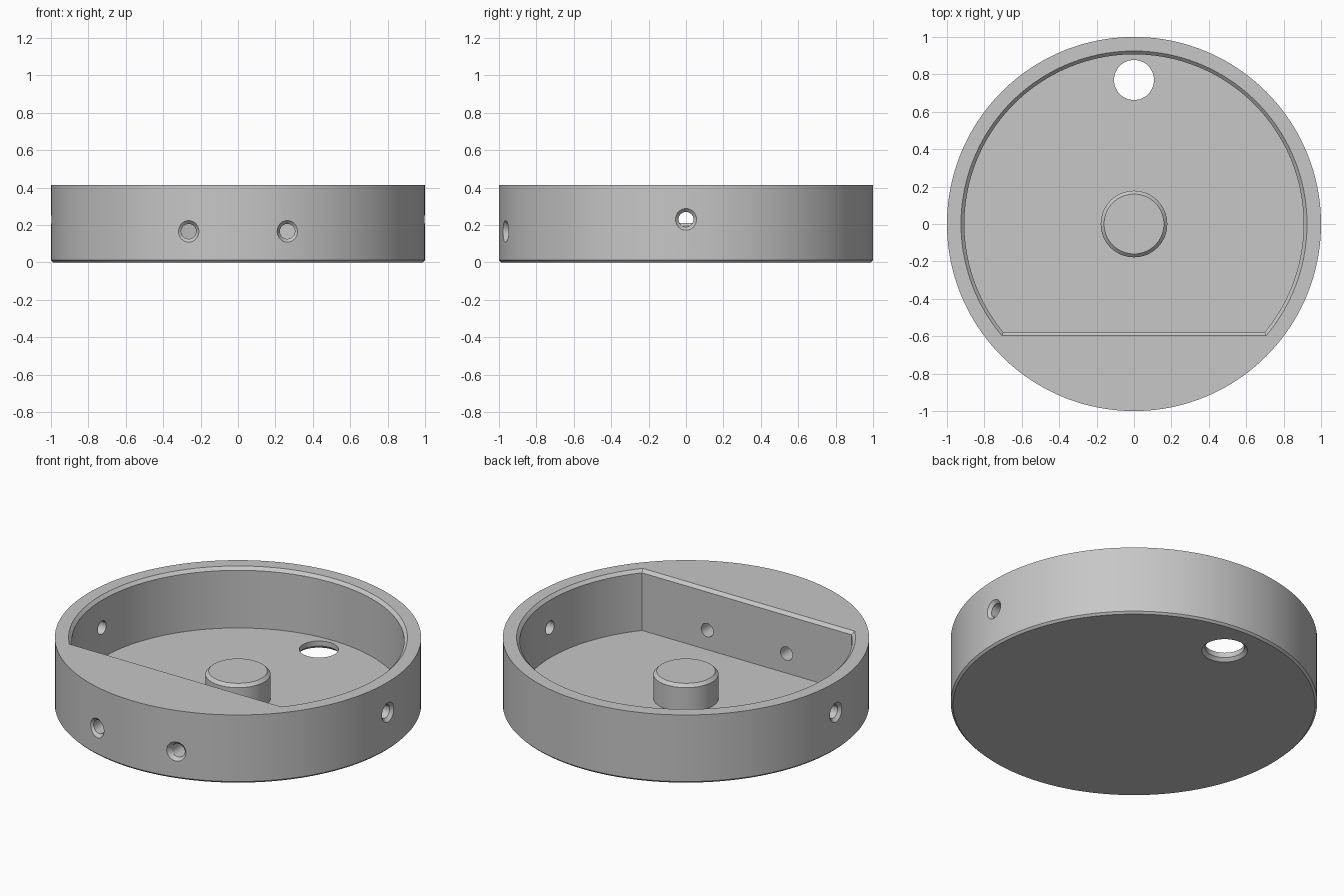
import bpy, bmesh, math
from mathutils import Vector

cube = bpy.data.objects.get("Cube")
if cube:
    bpy.data.objects.remove(cube, do_unlink=True)

HEIGHT, FLOOR = 0.413, 0.048
CHAMFER = 0.018

grey = bpy.data.materials.new("plain grey")
grey.use_nodes = True
colour = (0.57, 0.57, 0.57, 1)
grey.diffuse_color = colour
grey.node_tree.nodes["Principled BSDF"].inputs["Base Color"].default_value = colour


def loft(name, rings):
    """Closed solid through a stack of matching point rings."""
    bm = bmesh.new()
    loops = [[bm.verts.new(p) for p in ring] for ring in rings]
    n = len(loops[0])
    for a, b in zip(loops, loops[1:]):
        for i in range(n):
            j = (i + 1) % n
            bm.faces.new((a[i], a[j], b[j], b[i]))
    bm.faces.new(loops[0][::-1])
    bm.faces.new(loops[-1])
    bmesh.ops.recalc_face_normals(bm, faces=bm.faces)
    mesh = bpy.data.meshes.new(name)
    bm.to_mesh(mesh)
    bm.free()
    mesh.materials.append(grey)
    obj = bpy.data.objects.new(name, mesh)
    bpy.context.collection.objects.link(obj)
    return obj


def lathe(name, profile, segments):
    """Turned solid from (radius, z) pairs."""
    turns = [math.tau * i / segments for i in range(segments)]
    return loft(name, [[(r * math.cos(t), r * math.sin(t), z) for t in turns]
                       for r, z in profile])


def d_ring(radius, flat, z, steps=144):
    """Circle outline cut off by a straight edge at y = flat."""
    start = math.asin(flat / radius)
    sweep = math.pi - 2 * start
    angles = [start + sweep * i / steps for i in range(steps + 1)]
    return [(radius * math.cos(t), radius * math.sin(t), z) for t in angles]


def activate(obj):
    bpy.ops.object.select_all(action='DESELECT')
    obj.select_set(True)
    bpy.context.view_layer.objects.active = obj


def cut(target, cutter):
    mod = target.modifiers.new("cut", 'BOOLEAN')
    mod.operation, mod.solver, mod.object = 'DIFFERENCE', 'EXACT', cutter
    activate(target)
    bpy.ops.object.modifier_apply(modifier=mod.name)
    bpy.data.objects.remove(cutter, do_unlink=True)


def place(obj, location, direction):
    """Aim the local z axis of a cutter along a direction."""
    obj.location = location
    obj.rotation_euler = Vector(direction).to_track_quat('Z', 'Y').to_euler()
    return obj


# Round housing with a chamfered foot
housing = lathe("housing", [(0.988, 0), (1, 0.012), (1, HEIGHT)], 160)

# D-shaped pocket with a chamfered rim
pocket = loft("pocket_cutter", [
    d_ring(0.907, -0.579, FLOOR),
    d_ring(0.907, -0.579, HEIGHT - CHAMFER),
    d_ring(0.907 + 2 * CHAMFER, -0.579 - 2 * CHAMFER, HEIGHT + CHAMFER)])
cut(housing, pocket)

# Cable hole in the floor, chamfered underneath
cable_hole = lathe("cable_hole_cutter",
                   [(0.145, -0.02), (0.107, 0.018), (0.107, 0.2)], 64)
cable_hole.location.y = 0.77
cut(housing, cable_hole)


# Countersunk screw holes through the wall: two in front, one on each side
def screw_hole(x, y, z, inward):
    outside = Vector((x, y, z))
    shaft = lathe("shaft_cutter", [(0.04, -0.2), (0.04, 0.6)], 40)
    cut(housing, place(shaft, outside, inward))
    sink = lathe("sink_cutter", [(0.088, -0.03), (0.018, 0.04)], 40)
    cut(housing, place(sink, outside, (-x, -y, 0)))


for side in (-1, 1):
    hole_x = 0.264 * side
    screw_hole(hole_x, -math.sqrt(1 - hole_x ** 2), 0.166, (0, 1, 0))
    screw_hole(side, 0, 0.23, (-side, 0, 0))

# Central post with a chamfered top
post = lathe("centre_post", [(0.178, FLOOR - 0.02), (0.178, 0.194), (0.16, 0.212)], 80)

for part in (housing, post):
    activate(part)
    bpy.ops.object.shade_smooth_by_angle(angle=math.radians(25))
